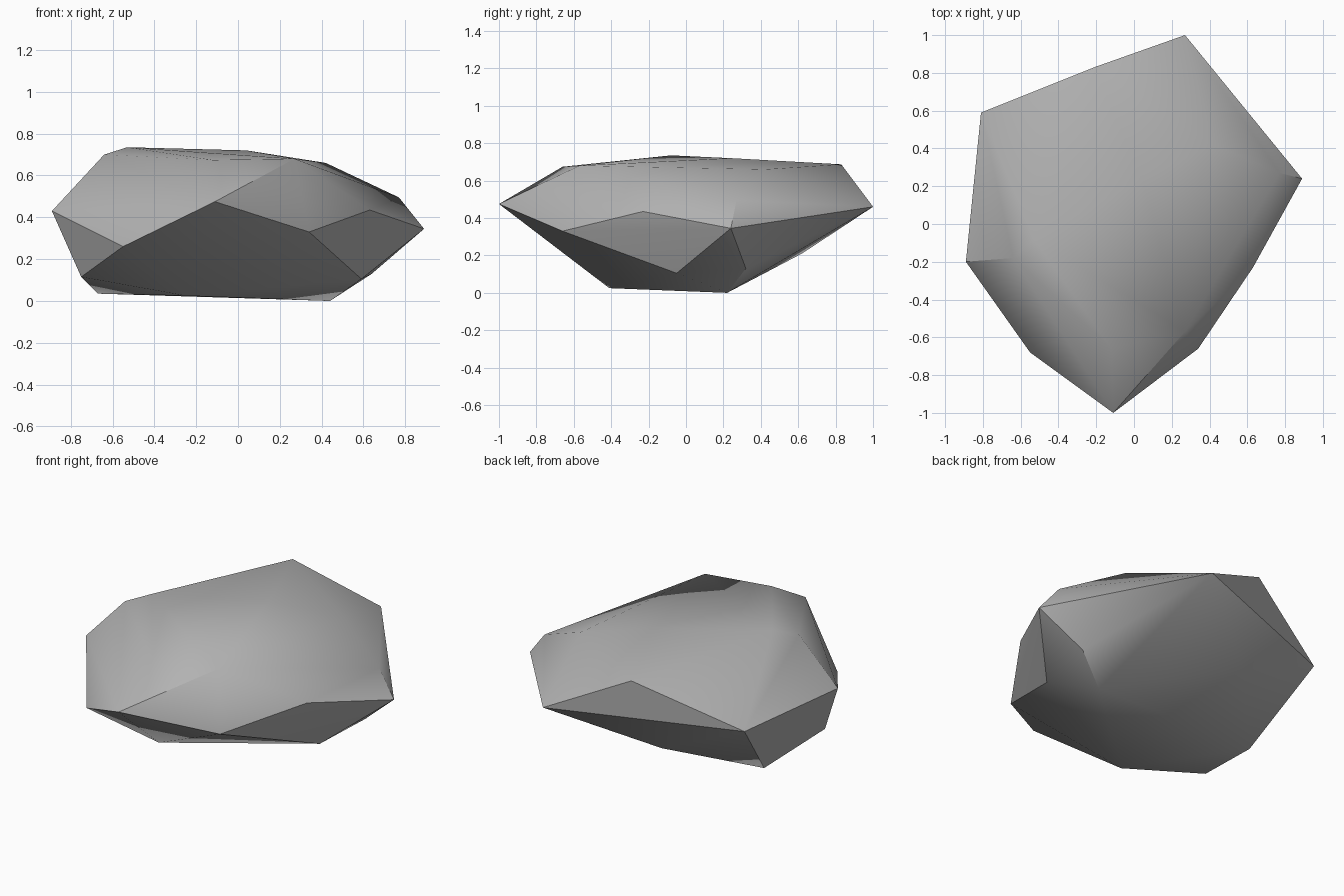
import bpy
import bmesh
from math import radians

default_cube = bpy.data.objects.get("Cube")
if default_cube:
    bpy.data.objects.remove(default_cube, do_unlink=True)


def make_material(name, colour):
    material = bpy.data.materials.new(name)
    material.use_nodes = True
    material.diffuse_color = colour
    material.node_tree.nodes["Principled BSDF"].inputs["Base Color"].default_value = colour
    return material


def make_hull(name, rings, material, sharp_angle):
    """Wrap the corner rings in a convex skin and shade it by angle."""
    bm = bmesh.new()
    for ring in rings:
        for corner in ring:
            bm.verts.new(corner)
    result = bmesh.ops.convex_hull(bm, input=bm.verts[:], use_existing_faces=False)
    unused = [v for v in result["geom_interior"] if isinstance(v, bmesh.types.BMVert)]
    bmesh.ops.delete(bm, geom=unused, context="VERTS")
    bmesh.ops.recalc_face_normals(bm, faces=bm.faces[:])
    mesh = bpy.data.meshes.new(name)
    bm.to_mesh(mesh)
    bm.free()
    mesh.materials.append(material)
    obj = bpy.data.objects.new(name, mesh)
    bpy.context.collection.objects.link(obj)
    bpy.ops.object.select_all(action="DESELECT")
    obj.select_set(True)
    bpy.context.view_layer.objects.active = obj
    bpy.ops.object.shade_smooth_by_angle(angle=sharp_angle)
    return obj


# Underside corners of the boulder
base = [(-.25, -.41, .025), (.59, -.05, .105), (.44, .22, 0), (.64, .32, .13),
        (-.27, .62, .21), (-.67, .2, .035), (-.75, -.275, .115)]

# Widest ring, running round the sides
girdle = [(-.11, -1, .475), (.34, -.66, .33), (.63, -.23, .435), (.89, .24, .345),
          (.27, 1, .46), (-.81, .59, .445), (-.89, -.2, .43), (-.55, -.68, .26)]

# Flattened crown
crown = [(-.12, -.66, .674), (.27, -.57, .68), (.77, .27, .495), (.42, .42, .66),
         (-.21, .83, .687), (-.64, -.18, .7), (-.53, -.08, .735), (.04, .24, .72)]

stone = make_material("stone grey", (.45, .45, .45, 1))
make_hull("boulder", [base, girdle, crown], stone, radians(30))
